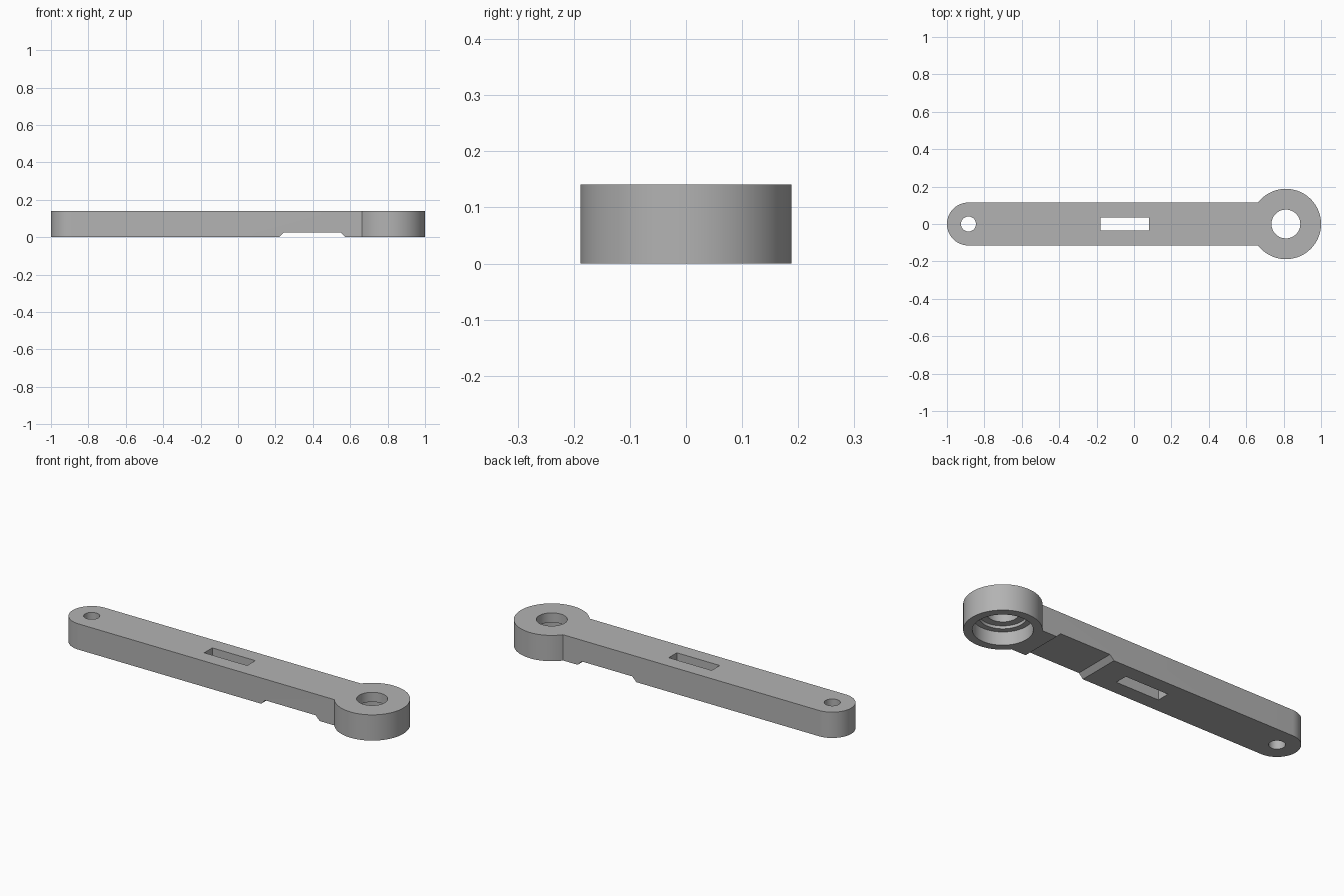
import bpy, bmesh
from math import sin, cos, pi, asin
from mathutils import Vector

old = bpy.data.objects.get("Cube")
if old:
    bpy.data.objects.remove(old, do_unlink=True)

HEIGHT = 0.141
HALF = 0.115            # half width of the arm
RING_X, RING_R = 0.812, 0.188
PIN_X = -1 + HALF

grey = bpy.data.materials.new("plain grey")
grey.use_nodes = True
colour = (0.45, 0.45, 0.45, 1)
grey.diffuse_color = colour
grey.node_tree.nodes["Principled BSDF"].inputs["Base Color"].default_value = colour


def arc(cx, r, start, end, n):
    return [(cx + r * cos(start + (end - start) * i / n),
             r * sin(start + (end - start) * i / n)) for i in range(n + 1)]


def prism(name, points, direction):
    """Extrude a closed 3D outline along a direction."""
    bm = bmesh.new()
    face = bm.faces.new([bm.verts.new(p) for p in points])
    grown = bmesh.ops.extrude_face_region(bm, geom=[face])["geom"]
    bmesh.ops.translate(bm, vec=Vector(direction),
                        verts=[v for v in grown if isinstance(v, bmesh.types.BMVert)])
    bmesh.ops.recalc_face_normals(bm, faces=bm.faces)
    mesh = bpy.data.meshes.new(name)
    bm.to_mesh(mesh)
    bm.free()
    mesh.materials.append(grey)
    obj = bpy.data.objects.new(name, mesh)
    bpy.context.collection.objects.link(obj)
    return obj


def upright(name, outline, z0, z1):
    return prism(name, [(x, y, z0) for x, y in outline], (0, 0, z1 - z0))


def bore(name, x, r, z0, z1):
    return upright(name, arc(x, r, 0, 2 * pi, 64)[:-1], z0, z1)


# Arm with a rounded pin end and a wide ring end, as one outline
join = pi - asin(HALF / RING_R)
outline = arc(PIN_X, HALF, pi / 2, 3 * pi / 2, 32) + arc(RING_X, RING_R, -join, join, 72)
arm = upright("lever_arm", outline, 0, HEIGHT)

# Holes, stepped bearing seat, slot and the shallow underside relief
slot = [(-0.18, -0.035), (0.08, -0.035), (0.08, 0.035), (-0.18, 0.035)]
relief = [(0.195, -0.025), (0.245, 0.025), (0.55, 0.025), (0.60, -0.025)]
cutters = [
    bore("pin_hole", PIN_X, 0.04, -0.1, 0.3),
    bore("shaft_hole", RING_X, 0.077, -0.1, 0.3),
    bore("bearing_seat", RING_X, 0.145, -0.1, 0.072),
    bore("seat_step", RING_X, 0.115, -0.1, 0.088),
    upright("slot", slot, -0.1, 0.3),
    prism("underside_relief", [(x, -0.3, z) for x, z in relief], (0, 0.6, 0)),
]
bpy.context.view_layer.objects.active = arm
for cutter in cutters:
    cutter.hide_render = True
    cut = arm.modifiers.new(cutter.name, "BOOLEAN")
    cut.operation = "DIFFERENCE"
    cut.solver = "EXACT"
    cut.object = cutter
    bpy.ops.object.modifier_apply(modifier=cut.name)
    bpy.data.objects.remove(cutter, do_unlink=True)

# Smooth round walls, sharp rims
bpy.ops.object.select_all(action="DESELECT")
arm.select_set(True)
bpy.ops.object.shade_smooth_by_angle(angle=pi / 6)
